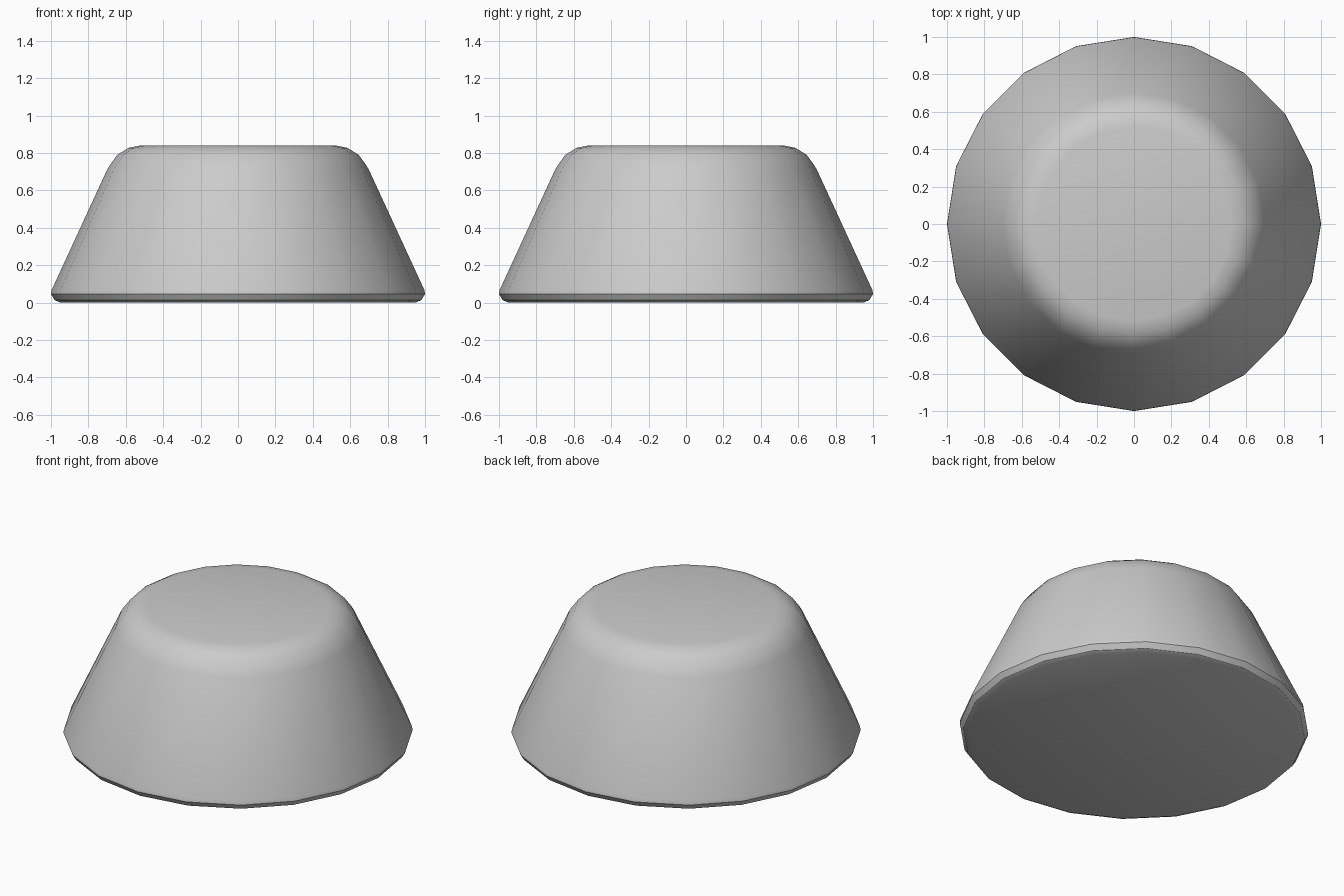
import bpy, bmesh, math

if "Cube" in bpy.data.objects:
    bpy.data.objects.remove(bpy.data.objects["Cube"])

SIDES = 20

# Half profile (radius, height) from base to top
PROFILE = [(0.95, 0.0), (0.98, 0.013), (1.0, 0.045), (0.997, 0.066),
           (0.70, 0.71), (0.685, 0.735), (0.645, 0.79), (0.585, 0.827),
           (0.52, 0.84)]

# Tapered round body: stacked rings, bridged and capped
bm = bmesh.new()
rings = []
for r, z in PROFILE:
    rings.append([bm.verts.new((r * math.cos(2 * math.pi * i / SIDES),
                                r * math.sin(2 * math.pi * i / SIDES), z))
                  for i in range(SIDES)])
for low, high in zip(rings, rings[1:]):
    for i in range(SIDES):
        j = (i + 1) % SIDES
        bm.faces.new((low[i], low[j], high[j], high[i]))
bm.faces.new(rings[0][::-1])
bm.faces.new(rings[-1])

mesh = bpy.data.meshes.new("tapered_body")
bm.to_mesh(mesh)
bm.free()
body = bpy.data.objects.new("tapered_body", mesh)
bpy.context.collection.objects.link(body)

# Smooth sides, crisp lower rim
bpy.context.view_layer.objects.active = body
body.select_set(True)
bpy.ops.object.shade_smooth_by_angle(angle=math.radians(30))
